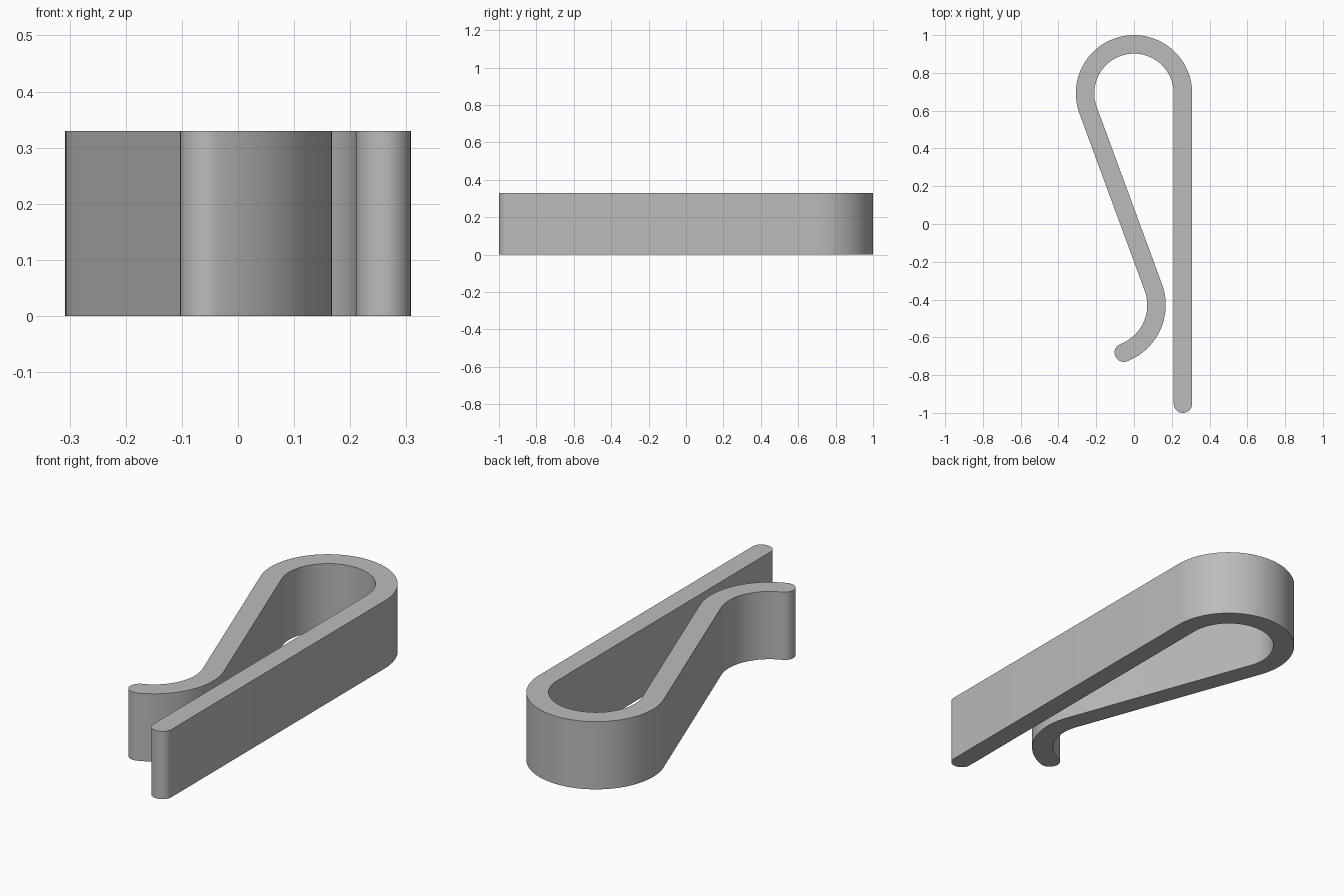
import bpy, bmesh
from math import sin, cos, radians, acos, atan2, hypot, degrees

cube = bpy.data.objects.get("Cube")
if cube:
    bpy.data.objects.remove(cube, do_unlink=True)

HEIGHT = 0.33
HALF = 0.049                              # half the strip thickness
BEND, BEND_R = (0, 0.692), 0.259          # large return bend
LIP, LIP_R = (-0.151, -0.429), 0.27       # flared lip bend
LIP_END = -69                             # angle where the lip stops
BAR_END = (BEND_R, -1 + HALF)


def arc(center, radius, start, end, steps):
    """Points along an arc, angles in degrees."""
    angles = [radians(start + (end - start) * i / steps) for i in range(steps + 1)]
    return [(center[0] + radius * cos(a), center[1] + radius * sin(a)) for a in angles]


# Slope of the straight arm that is tangent to both bends
dx, dy = BEND[0] - LIP[0], BEND[1] - LIP[1]
lean = degrees(atan2(dy, dx) - acos((BEND_R + LIP_R) / hypot(dx, dy)))
tip = arc(LIP, LIP_R, LIP_END, LIP_END, 1)[0]

# Closed outline of the bent strip with rounded ends
outline = (
    arc(BAR_END, HALF, 180, 360, 16)
    + arc(BEND, BEND_R + HALF, 0, 180 + lean, 48)
    + arc(LIP, LIP_R - HALF, lean, LIP_END, 28)
    + arc(tip, HALF, LIP_END + 180, LIP_END + 360, 16)
    + arc(LIP, LIP_R + HALF, LIP_END, lean, 28)
    + arc(BEND, BEND_R - HALF, 180 + lean, 0, 48)
)

# Extrude the outline to the clip height
bm = bmesh.new()
base = bm.faces.new([bm.verts.new((x, y, 0)) for x, y in outline])
top = bmesh.ops.extrude_face_region(bm, geom=[base], use_keep_orig=True)
verts = [v for v in top["geom"] if isinstance(v, bmesh.types.BMVert)]
bmesh.ops.translate(bm, vec=(0, 0, HEIGHT), verts=verts)
bmesh.ops.remove_doubles(bm, verts=bm.verts, dist=0.0001)
bmesh.ops.recalc_face_normals(bm, faces=bm.faces)
mesh = bpy.data.meshes.new("spring_clip")
bm.to_mesh(mesh)
bm.free()

clip = bpy.data.objects.new("spring_clip", mesh)
bpy.context.collection.objects.link(clip)

# Plain grey material
grey = bpy.data.materials.new("plain_grey")
grey.use_nodes = True
color = (0.5, 0.5, 0.5, 1)
grey.diffuse_color = color
grey.node_tree.nodes["Principled BSDF"].inputs["Base Color"].default_value = color
mesh.materials.append(grey)

# Smooth bends, crisp rims
bpy.ops.object.select_all(action='DESELECT')
clip.select_set(True)
bpy.context.view_layer.objects.active = clip
bpy.ops.object.shade_smooth_by_angle(angle=radians(30))
